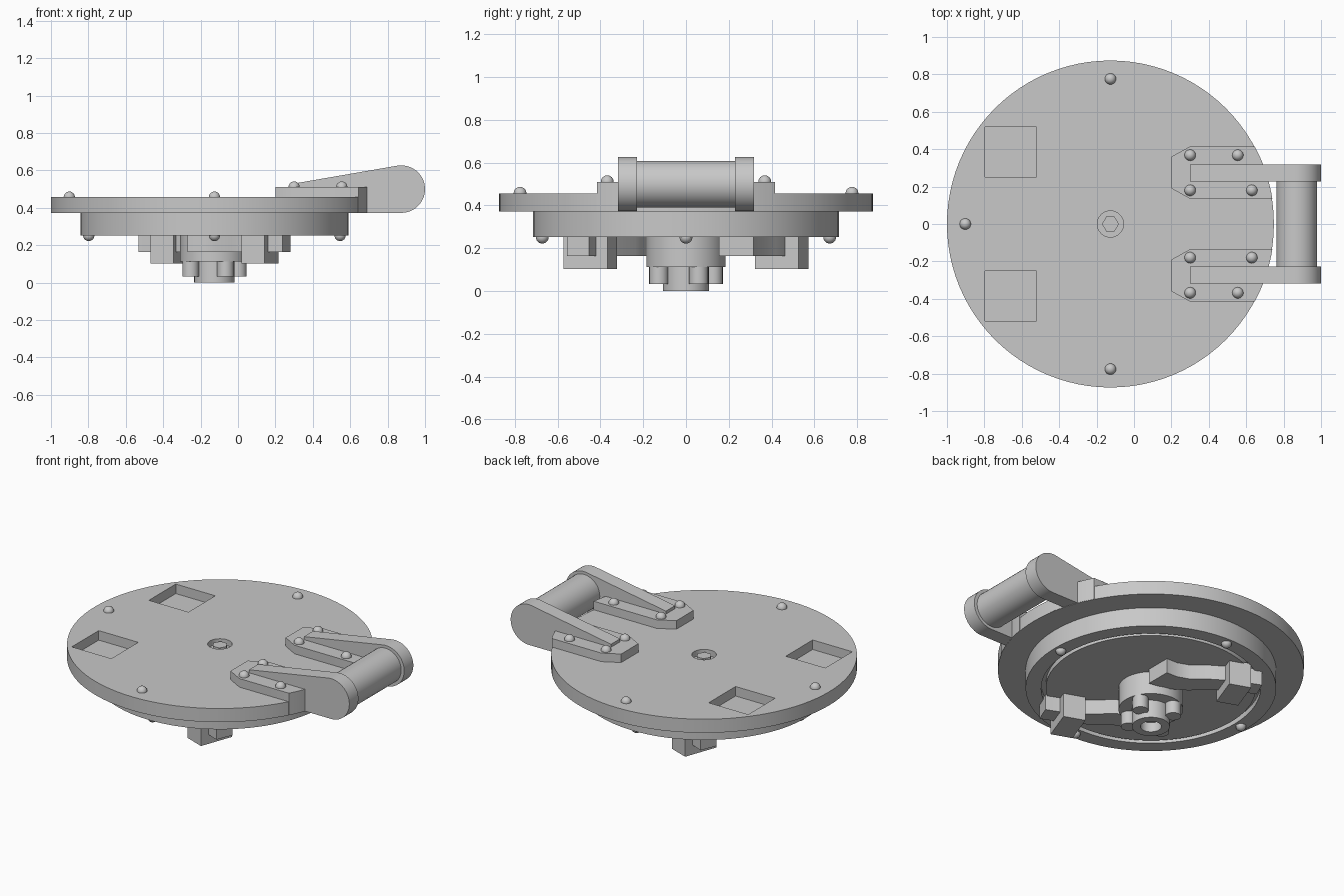
import bpy, bmesh, math
from mathutils import Vector, Matrix

cube = bpy.data.objects.get("Cube")
if cube:
    bpy.data.objects.remove(cube, do_unlink=True)

CX = -0.126      # axis of the round cover
RIM = 0.874      # radius of the cover
TOP = 0.457      # height of the cover's upper face

grey = bpy.data.materials.new("grey_metal")
grey.use_nodes = True
grey.diffuse_color = (0.58, 0.58, 0.58, 1)
grey.node_tree.nodes["Principled BSDF"].inputs["Base Color"].default_value = (0.58, 0.58, 0.58, 1)


def shade(obj):
    bpy.ops.object.select_all(action='DESELECT')
    obj.select_set(True)
    bpy.context.view_layer.objects.active = obj
    bpy.ops.object.shade_smooth_by_angle(angle=math.radians(30))


def finish(name, bm):
    bmesh.ops.remove_doubles(bm, verts=bm.verts, dist=1e-5)
    bmesh.ops.recalc_face_normals(bm, faces=bm.faces)
    mesh = bpy.data.meshes.new(name)
    bm.to_mesh(mesh)
    bm.free()
    mesh.materials.append(grey)
    obj = bpy.data.objects.new(name, mesh)
    bpy.context.collection.objects.link(obj)
    shade(obj)
    return obj


def lathe(name, profile, segments):
    """Turn an (r, z) profile about the cover axis."""
    bm = bmesh.new()
    verts = [bm.verts.new((CX + r, 0, z)) for r, z in profile]
    edges = [bm.edges.new(pair) for pair in zip(verts, verts[1:])]
    bmesh.ops.spin(bm, geom=verts + edges, cent=(CX, 0, 0), axis=(0, 0, 1),
                   angle=math.tau, steps=segments, use_duplicate=False)
    return finish(name, bm)


def prism(name, outline, offset):
    """Extrude a closed outline of 3D points along an offset."""
    bm = bmesh.new()
    face = bm.faces.new([bm.verts.new(p) for p in outline])
    ext = bmesh.ops.extrude_face_region(bm, geom=[face], use_keep_orig=True)
    moved = [g for g in ext["geom"] if isinstance(g, bmesh.types.BMVert)]
    bmesh.ops.translate(bm, verts=moved, vec=offset)
    return finish(name, bm)


def cylinder(name, radius, depth, matrix, segments=32):
    bm = bmesh.new()
    bmesh.ops.create_cone(bm, cap_ends=True, segments=segments, radius1=radius,
                          radius2=radius, depth=depth, matrix=matrix)
    return finish(name, bm)


def box(name, size, centre, angle=0):
    bm = bmesh.new()
    bmesh.ops.create_cube(bm, size=1, matrix=Matrix.Translation(centre)
                          @ Matrix.Rotation(angle, 4, 'Z') @ Matrix.Diagonal((*size, 1)))
    return finish(name, bm)


def rivet(name, x, y, z):
    bm = bmesh.new()
    bmesh.ops.create_uvsphere(bm, u_segments=20, v_segments=12, radius=0.03,
                              matrix=Matrix.Translation((x, y, z)))
    return finish(name, bm)


# Round cover with stepped collar and a ring groove in the underside
cover = lathe("cover", [(0, 0.42), (0.07, 0.42), (0.07, TOP), (RIM, TOP),
                        (RIM, 0.371), (0.716, 0.371), (0.716, 0.252),
                        (0.627, 0.252), (0.627, 0.285), (0.6, 0.285),
                        (0.6, 0.255), (0, 0.255)], 96)

# Square pockets sunk in the top
for side in (-1, 1):
    cutter = box("pocket_cutter", (0.276, 0.268, 0.12), (-0.659, side * 0.384, TOP))
    cutter.hide_render = True
    cut = cover.modifiers.new("pocket", 'BOOLEAN')
    cut.operation, cut.solver, cut.object = 'DIFFERENCE', 'EXACT', cutter
    bpy.context.view_layer.objects.active = cover
    bpy.ops.object.modifier_apply(modifier=cut.name)
    bpy.data.objects.remove(cutter, do_unlink=True)

# Crisp flat faces round the pockets
bm = bmesh.new()
bm.from_mesh(cover.data)
bmesh.ops.remove_doubles(bm, verts=bm.verts, dist=1e-5)
bmesh.ops.triangulate(bm, faces=[f for f in bm.faces if len(f.verts) > 4])
bm.to_mesh(cover.data)
bm.free()
shade(cover)
for poly in cover.data.polygons:
    if abs(poly.normal.z) > 0.99:
        poly.use_smooth = False

# Hexagonal spindle end in the centre of the top
cylinder("hex_spindle", 0.045, 0.04, Matrix.Translation((CX, 0, 0.432))
         @ Matrix.Rotation(math.pi / 6, 4, 'Z'), 6)

# Hub and hollow shaft underneath, with four studs round it
lathe("hub", [(0, 0.27), (0.185, 0.27), (0.185, 0.112), (0.108, 0.112),
              (0.108, 0), (0.06, 0), (0.06, 0.06), (0, 0.06)], 48)
for i in range(4):
    a = math.radians(25 + 90 * i)
    cylinder("hub_stud", 0.045, 0.09, Matrix.Translation(
        (CX + 0.14 * math.cos(a), 0.14 * math.sin(a), 0.078)), 24)

# Rivets on the cover and beneath the collar
for x, y in ((CX, 0.776), (CX, -0.776), (CX - 0.776, 0)):
    rivet("cover_rivet", x, y, TOP)
for i in range(4):
    a = i * math.pi / 2
    rivet("collar_rivet", CX + 0.672 * math.cos(a), 0.672 * math.sin(a), 0.252)

# Two latch arms, half a turn apart, each with a guide block
arm_path = [Vector(p) for p in ((0.145, 0.235), (0.05, 0.245), (-0.04, 0.29),
                                (-0.13, 0.37), (-0.243, 0.447), (-0.385, 0.505))]
widths = (0.16, 0.15, 0.13, 0.12, 0.11, 0.11)
last = len(arm_path) - 1
left, right = [], []
for i, p in enumerate(arm_path):
    ahead = arm_path[min(i + 1, last)] - arm_path[max(i - 1, 0)]
    if i == 0:
        ahead = Vector((-1, 0))
    normal = Vector((-ahead.y, ahead.x)).normalized() * widths[i] / 2
    left.append(p + normal)
    right.append(p - normal)
for s in (1, -1):
    outline = [(CX + s * p.x, s * p.y, 0.163) for p in left + right[::-1]]
    prism("latch_arm", outline, (0, 0, 0.1))
    box("latch_guide_block", (0.133, 0.217, 0.16),
        (CX - s * 0.243, s * 0.447, 0.183), math.radians(-20))

# Handle brackets, outer ends flush with the rim, and their rivets
for s in (1, -1):
    outline = [(0.3, 0.135), (0.2, 0.19), (0.2, 0.36), (0.3, 0.415)]
    for i in range(9):
        y = 0.415 - i * 0.035
        outline.append((CX + math.sqrt((RIM + 0.002) ** 2 - y * y), y))
    prism("handle_bracket", [(x, s * y, 0.372) for x, y in outline], (0, 0, 0.139))
    for x, y in ((0.3, 0.368), (0.555, 0.368), (0.3, 0.18), (0.63, 0.18)):
        rivet("bracket_rivet", x, s * y, 0.511)

# Handle side arms: tapered with a round outer end
for s in (1, -1):
    side = [(0.6, 0.373), (0.3, 0.44), (0.3, 0.53)]
    for i in range(25):
        a = math.radians(99 - i * 189 / 24)
        side.append((0.873 + 0.127 * math.cos(a), 0.5 + 0.127 * math.sin(a)))
    prism("handle_arm", [(x, s * 0.228, z) for x, z in side], (0, s * 0.091, 0))

# Handle grip bar
cylinder("handle_grip", 0.109, 0.48, Matrix.Translation((0.87, 0, 0.5))
         @ Matrix.Rotation(math.pi / 2, 4, 'X'), 40)
